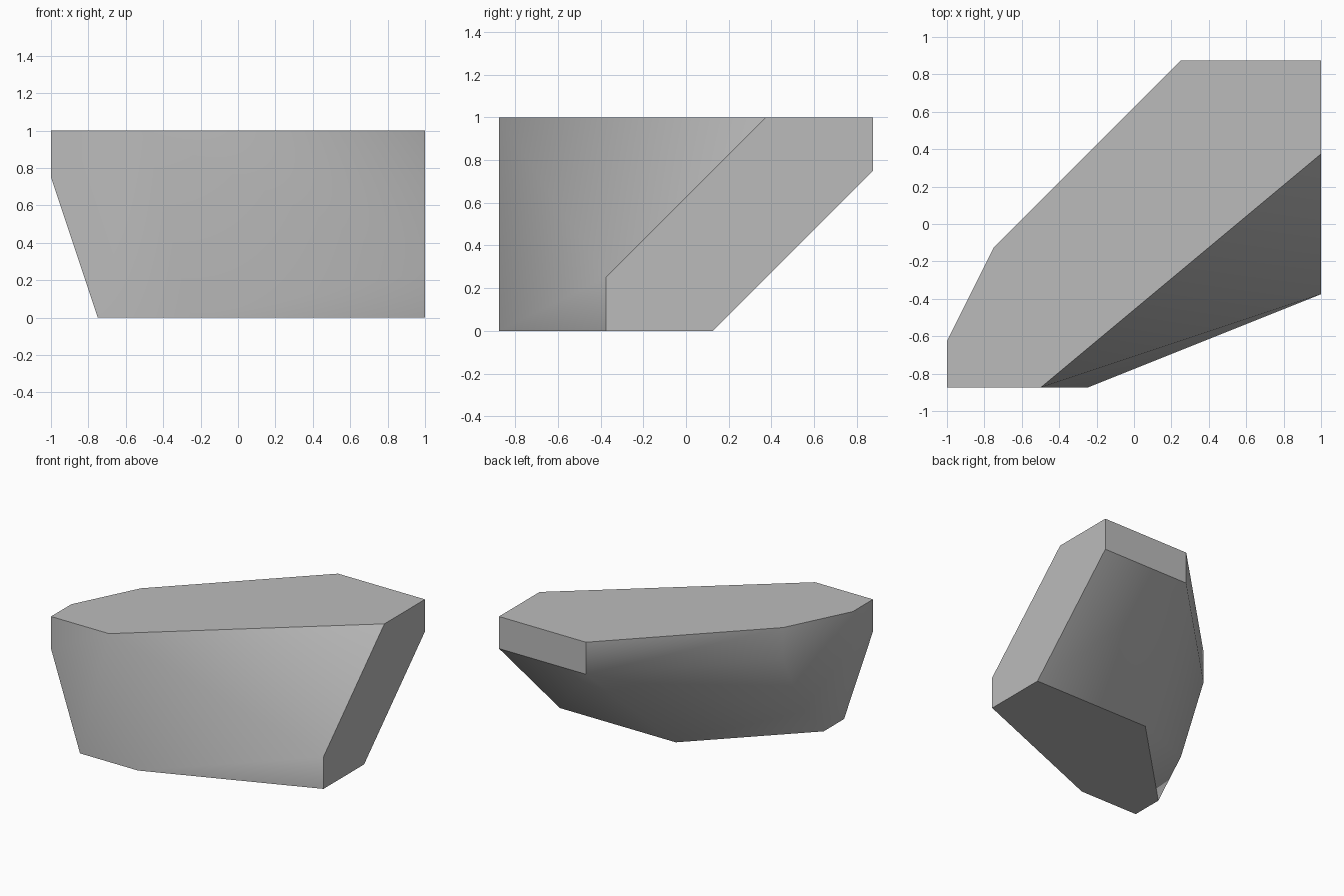
import bpy
import bmesh
import math

# Remove the default cube
default_cube = bpy.data.objects.get("Cube")
if default_cube:
    bpy.data.objects.remove(default_cube, do_unlink=True)

UNIT = 0.125  # all corners sit on an eighth-unit lattice

# Corners of the slab at each height, in lattice steps
rim = [(-8, -7), (-8, -5), (-6, -1), (2, 7), (8, 7)]
levels = {
    8: rim + [(8, 3), (-4, -7)],              # flat top
    6: rim,                                   # lower edge of the upright rim
    2: [(8, -3), (-6, -3)],                   # corners of the chipped flanks
    0: [(-6, -7), (-2, -7), (8, -3), (8, 1), (0, 1), (-6, -5)],  # base
}


def make_material(name, value):
    material = bpy.data.materials.new(name)
    material.use_nodes = True
    colour = (value, value, value, 1.0)
    material.diffuse_color = colour
    shader = material.node_tree.nodes["Principled BSDF"]
    shader.inputs["Base Color"].default_value = colour
    shader.inputs["Roughness"].default_value = 0.9
    return material


def make_convex_block(name, levels, material):
    mesh = bpy.data.meshes.new(name)
    bm = bmesh.new()
    for height, corners in levels.items():
        for x, y in corners:
            bm.verts.new((x * UNIT, y * UNIT, height * UNIT))

    # Wrap the corners in a convex skin, then merge flat facets
    bmesh.ops.convex_hull(bm, input=bm.verts[:])
    bmesh.ops.dissolve_limit(bm, angle_limit=math.radians(0.5),
                             verts=bm.verts[:], edges=bm.edges[:])
    bmesh.ops.recalc_face_normals(bm, faces=bm.faces[:])
    bm.to_mesh(mesh)
    bm.free()

    block = bpy.data.objects.new(name, mesh)
    bpy.context.collection.objects.link(block)
    mesh.materials.append(material)
    return block


# Faceted stone block
stone = make_convex_block("stone_block", levels, make_material("stone_grey", 0.5))

# Soften the shallow facets while the main edges stay sharp
bpy.ops.object.select_all(action="DESELECT")
stone.select_set(True)
bpy.context.view_layer.objects.active = stone
bpy.ops.object.shade_smooth_by_angle(angle=math.radians(40))
